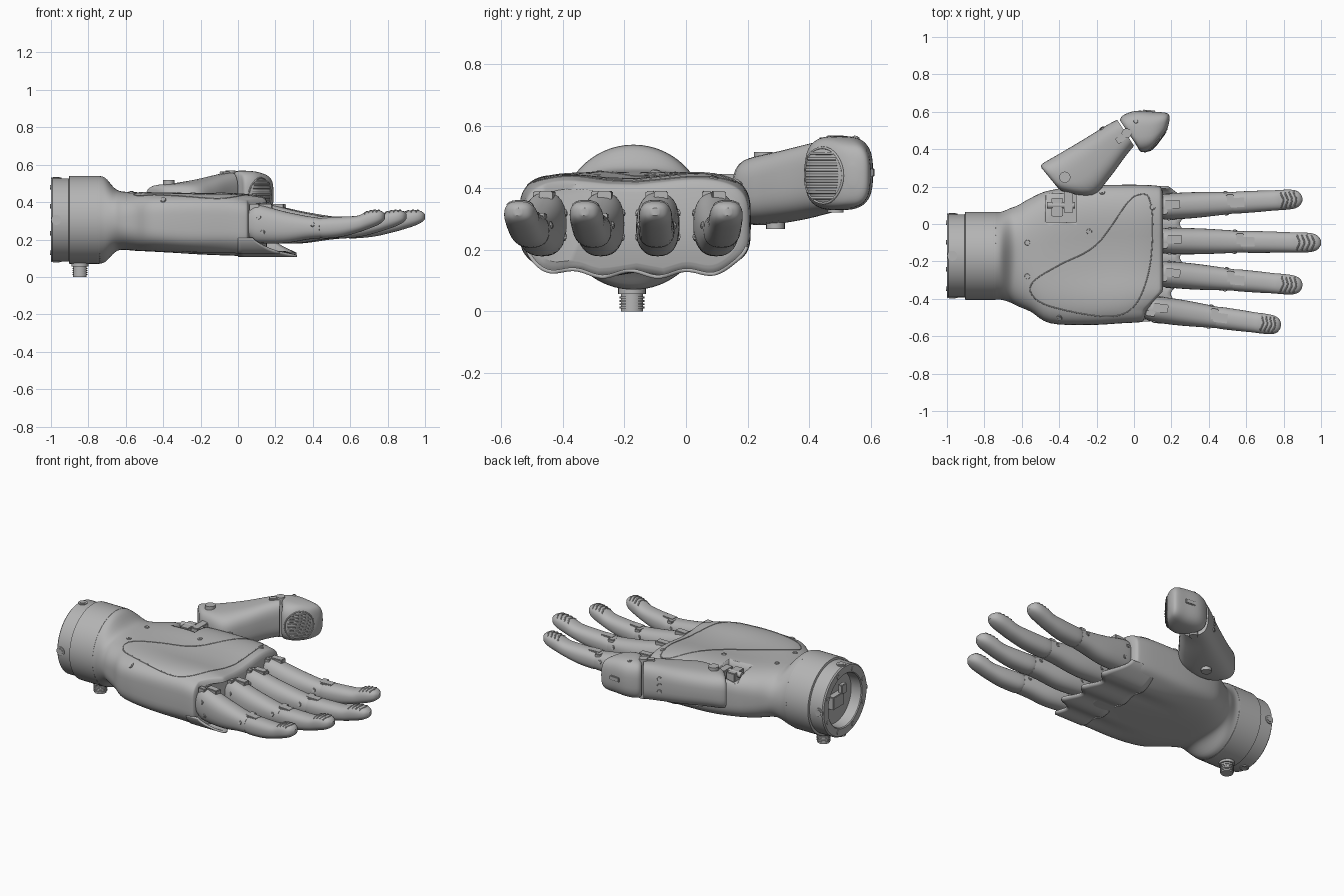
import bpy, bmesh, math
from mathutils import Vector, Matrix
from mathutils.bvhtree import BVHTree

if "Cube" in bpy.data.objects:
    bpy.data.objects.remove(bpy.data.objects["Cube"])

GREY = (0.46, 0.46, 0.46, 1)
grey = bpy.data.materials.new("satin_grey")
grey.use_nodes = True
grey.diffuse_color = GREY
grey.node_tree.nodes["Principled BSDF"].inputs["Base Color"].default_value = GREY


def finish(name, bm, angle=35):
    bmesh.ops.recalc_face_normals(bm, faces=bm.faces)
    mesh = bpy.data.meshes.new(name)
    bm.to_mesh(mesh)
    bm.free()
    mesh.materials.append(grey)
    ob = bpy.data.objects.new(name, mesh)
    bpy.context.collection.objects.link(ob)
    bpy.ops.object.select_all(action='DESELECT')
    ob.select_set(True)
    bpy.context.view_layer.objects.active = ob
    bpy.ops.object.shade_smooth_by_angle(angle=math.radians(angle))
    return ob


def spline(rows, steps=4):
    """Catmull-Rom interpolation of equal-length tuples."""
    out = []
    for i in range(len(rows) - 1):
        quad = (rows[max(i - 1, 0)], rows[i], rows[i + 1], rows[min(i + 2, len(rows) - 1)])
        for k in range(steps):
            t = k / steps
            out.append([b + 0.5 * t * (c - a + t * (2 * a - 5 * b + 4 * c - d + t * (3 * (b - c) + d - a)))
                        for a, b, c, d in zip(*quad)])
    return out + [list(rows[-1])]


def loft(name, sections, warp=None, sides=48):
    """Skin superellipse sections: centre x y z, half width vector x y, half height, exponent."""
    bm = bmesh.new()
    rings = []
    for cx, cy, cz, ux, uy, h, n in spline(sections):
        ring = []
        for i in range(sides):
            a = 2 * math.pi * i / sides
            c = math.copysign(abs(math.cos(a)) ** (2 / n), math.cos(a))
            s = math.copysign(abs(math.sin(a)) ** (2 / n), math.sin(a))
            p = Vector((cx + ux * c, cy + uy * c, cz + h * s))
            ring.append(bm.verts.new(warp(p, s) if warp else p))
        rings.append(ring)
    for r, q in zip(rings, rings[1:]):
        for i in range(sides):
            j = (i + 1) % sides
            bm.faces.new((r[i], r[j], q[j], q[i]))
    bm.faces.new(rings[0])
    bm.faces.new(rings[-1])
    return finish(name, bm)


def rod(name, loc, axis, r, depth, r2=None):
    bm = bmesh.new()
    turn = Vector(axis).to_track_quat('Z', 'Y').to_matrix().to_4x4()
    bmesh.ops.create_cone(bm, cap_ends=True, segments=24, radius1=r, radius2=r2 or r, depth=depth,
                          matrix=Matrix.Translation(loc) @ turn)
    return finish(name, bm)


def box(name, loc, size, yaw=0, bevel=0.004):
    bm = bmesh.new()
    bmesh.ops.create_cube(bm, size=1, matrix=Matrix.Translation(loc) @ Matrix.Rotation(yaw, 4, 'Z')
                          @ Matrix.Diagonal((*size, 1)))
    if bevel:
        bmesh.ops.bevel(bm, geom=bm.edges[:], offset=bevel, segments=2, affect='EDGES')
    return finish(name, bm)


def surface(ob):
    """Return a function that finds where a ray meets the part."""
    tree = BVHTree.FromPolygons([v.co for v in ob.data.vertices], [p.vertices for p in ob.data.polygons])
    return lambda p, d: tree.ray_cast(Vector(p), Vector(d).normalized())


def bead(name, hit, starts, direction, r, closed=False):
    """Fine raised line following a surface."""
    pts = [h for h in (hit(p, direction)[0] for p in starts) if h]
    if len(pts) < 2:
        return
    cu = bpy.data.curves.new(name, 'CURVE')
    cu.dimensions = '3D'
    cu.bevel_depth, cu.bevel_resolution = r, 2
    sp = cu.splines.new('POLY')
    sp.points.add(len(pts) - 1)
    for q, p in zip(sp.points, pts):
        q.co = (*p, 1)
    sp.use_cyclic_u = closed
    cu.materials.append(grey)
    bpy.context.collection.objects.link(bpy.data.objects.new(name, cu))


def screw(name, hit, start, direction, r=0.016):
    p, n = hit(start, direction)[:2]
    if p:
        if n.dot(Vector(direction)) > 0:
            n = -n
        rod(name, p, n, r, 0.008, r * 0.85)
        rod(name + "_socket", p + n * 0.003, n, r * 0.5, 0.006)


WRIST = Vector((0, -0.17, 0.305))
DOWN, UP = (0, 0, -1), (0, 0, 1)

# Wrist coupling: turned collar with a hollow end
bm = bmesh.new()
profile = [(-.93, 0), (-.93, .16), (-.995, .165), (-1, .17), (-1, .215), (-.993, .222),
           (-.905, .222), (-.902, .235), (-.74, .235), (-.73, .22), (-.73, 0)]
verts = [bm.verts.new((x, -.17, .305 + r)) for x, r in profile]
edges = [bm.edges.new(e) for e in zip(verts, verts[1:])]
bmesh.ops.spin(bm, geom=verts + edges, cent=WRIST, axis=(1, 0, 0), angle=2 * math.pi, steps=64)
bmesh.ops.remove_doubles(bm, verts=bm.verts, dist=1e-4)
finish("wrist_coupling", bm)
for i in range(8):
    a = math.pi * (i + 0.5) / 4
    out = Vector((0, math.cos(a), math.sin(a)))
    rod("coupling_rim_screw", WRIST + out * .19 + Vector((-1, 0, 0)), (1, 0, 0), .012, .008)
for out in (Vector((0, 1, 0)), Vector((0, -1, 0)), Vector((0, 0, 1)), Vector((0, 0, -1))):
    spot = WRIST + out * .222 + Vector((-.972, 0, 0))
    rod("coupling_side_screw", spot, out, .027, .008)
    rod("coupling_side_socket", spot + out * .003, out, .017, .008)
box("wrist_port", (-.945, -.15, .3), (.05, .11, .08))
box("wrist_port_pins", (-.96, -.2, .36), (.03, .05, .06))
rod("cable_connector", (-.845, -.175, .04), UP, .036, .08)
for i in range(4):
    rod("connector_ridge", (-.845, -.175, .012 + i * .011), UP, .04, .006)
rod("connector_nut", (-.845, -.175, .066), UP, .045, .02)


# Palm: lofted from the round neck to the wide knuckle end
def ripple(y):
    return math.cos(2 * math.pi * (y + .45) / .18)


def shape_palm(p, s):
    w = min(max((p.x + .6) / .4, 0), 1)
    if s > 0:
        p.z -= w * s * .026 * math.exp(-((p.y + .19) / .17) ** 2)
    else:
        p.z += w * s * .01 * ripple(p.y) * min(max((p.x + .35) / .4, 0), 1)
    side = min(max((-.36 - p.y) / .1, 0), 1)
    p.x -= max(p.x + .2, 0) * .27 * side
    return p


palm_rows = [(-.75, -.405, .065, .07, .54, 2), (-.71, -.405, .065, .08, .53, 2),
             (-.66, -.42, .085, .13, .475, 2.2), (-.62, -.44, .1, .145, .457, 2.6),
             (-.55, -.47, .14, .14, .456, 3), (-.45, -.53, .18, .135, .458, 3.5),
             (-.25, -.54, .205, .125, .457, 4), (0, -.53, .21, .12, .455, 4),
             (.12, -.525, .205, .12, .44, 4), (.145, -.515, .195, .13, .43, 4), (.155, -.49, .17, .15, .41, 4)]
palm = loft("palm", [(x, (a + b) / 2, (c + d) / 2, 0, (b - a) / 2, (d - c) / 2, n)
                     for x, a, b, c, d, n in palm_rows], shape_palm, 96)
on_palm = surface(palm)
pad = spline([(.04, .16), (-.03, .12), (-.2, -.11), (-.4, -.22), (-.53, -.3), (-.55, -.37), (-.45, -.44),
              (-.15, -.495), (0, -.44), (.08, -.25), (.1, 0), (.08, .14), (.04, .16)], 6)
bead("palm_pad_seam", on_palm, [(x, y, 1) for x, y in pad[:-1]], DOWN, .003, True)
for x, y in [(-.57, -.1), (-.57, -.28), (-.24, -.04), (-.17, .17), (.1, .09), (-.4, -.5)]:
    screw("palm_screw", on_palm, (x, y, 1), DOWN)
screw("palm_side_screw", on_palm, (-.4, -1, .41), (0, 1, 0))

# Thumb socket cut into the palm, with its pivot
cutter = box("socket_cutter", (-.39, .085, .45), (.16, .15, .12), bevel=0)
cutter.hide_render = True
cutter.hide_set(True)
cut = palm.modifiers.new("thumb_socket", 'BOOLEAN')
cut.object, cut.operation, cut.solver = cutter, 'DIFFERENCE', 'EXACT'
box("pivot_block", (-.41, .09, .41), (.06, .1, .06))
box("pivot_arm", (-.35, .14, .42), (.05, .16, .05))
rod("pivot_axle", (-.39, .1, .425), (1, 0, 0), .018, .15)

# Back of hand cover: thin sheet with a scalloped edge under the fingers
bm = bmesh.new()
grid = []
for i in range(81):
    s = math.sin((i / 40 - 1) * 1.4)
    y = -.16 + s * .362
    z = .122 + .157 * (1 - (1 - s ** 4) ** .25) - .01 * ripple(y)
    edge = .28 + .035 * ripple(y) - .11 * min(max((-.28 - y) / .2, 0), 1) - .08 * abs(s) ** 12
    grid.append([bm.verts.new((k / 8 * edge, y, z)) for k in range(9)])
for r, q in zip(grid, grid[1:]):
    for k in range(8):
        bm.faces.new((r[k], r[k + 1], q[k + 1], q[k]))
cover = finish("back_cover", bm)
thick = cover.modifiers.new("thickness", 'SOLIDIFY')
thick.thickness, thick.offset = .012, 0

# Fingers: rows are position along the finger, low z, high z, half width
near_rows = [(-.03, .22, .35, .05), (.02, .19, .38, .064), (.08, .18, .382, .07), (.25, .18, .35, .069),
             (.42, .2, .325, .062), (.52, .207, .316, .057)]
far_rows = [(.49, .22, .305, .05), (.54, .206, .318, .058), (.68, .215, .322, .057), (.8, .238, .328, .054),
            (.87, .255, .35, .054), (.94, .275, .358, .05), (.98, .293, .35, .036), (1, .31, .335, .012)]
fingers = {"index": ((.13, .09), (.9, .135)), "middle": ((.13, -.09), (1, -.1)),
           "ring": ((.13, -.265), (.9, -.33)), "little": ((.07, -.45), (.785, -.545))}
for name, (base, tip) in fingers.items():
    base, tip = Vector(base), Vector(tip)
    along = (tip - base).normalized()
    across = Vector((-along.y, along.x))
    yaw = math.atan2(along.y, along.x)

    def at(t, side=0, z=1.0):
        return Vector((*(base.lerp(tip, t) + across * side), z))

    def segment(label, rows):
        return loft(name + label, [(*at(t).xy, (a + b) / 2, *(across * w), (b - a) / 2, 2.4)
                                   for t, a, b, w in rows], sides=32)

    on_near = surface(segment("_finger_base", near_rows))
    on_far = surface(segment("_finger_tip", far_rows))
    # Hinge plates on the inner face
    box(name + "_knuckle_plate", at(.1, .01, .375), (.08, .045, .03), yaw)
    box(name + "_knuckle_tab", at(.03, -.025, .37), (.05, .03, .04), yaw)
    box(name + "_hinge_plate", at(.55, 0, .307), (.08, .05, .03), yaw)
    box(name + "_hinge_tab", at(.5, .015, .306), (.04, .06, .026), yaw)
    for side in (1, -1):
        inward = Vector((*(across * -side), 0))
        for t, z in ((.07, .32), (.1, .24), (.47, .28)):
            screw(name + "_pin", on_near, at(t, side * .3, z), inward, .013)
    # Grip ridges on the fingertip
    for t in (.86, .89, .92, .95):
        bead(name + "_grip_ridge", on_far, [at(t + .008 * math.cos(k * .6), k * .008) for k in range(-5, 6)],
             DOWN, .004)

# Thumb: swept base shell and blunt tip
thumb = loft("thumb_base", [(-.45, .245, .38, -.045, .055, .085, 3), (-.425, .245, .385, -.065, .077, .105, 3),
                            (-.315, .262, .392, -.095, .107, .11, 3), (-.2, .35, .41, -.07, .102, .113, 3),
                            (-.1, .442, .433, -.053, .082, .115, 3), (-.045, .488, .443, -.045, .07, .116, 3)])
tip = loft("thumb_tip", [(-.035, .493, .445, -.04, .06, .1, 3), (-.02, .495, .446, -.04, .085, .115, 3),
                         (.025, .495, .448, -.015, .11, .12, 3), (.1, .5, .447, .005, .1, .115, 3),
                         (.155, .525, .442, .013, .07, .1, 3), (.178, .537, .44, .01, .045, .075, 2.6),
                         (.187, .54, .44, .003, .015, .03, 2)])
rod("thumb_joint_pin", (-.04, .485, .445), UP, .026, .25)
rod("thumb_base_pin_top", (-.37, .25, .497), UP, .03, .04)
rod("thumb_base_pin_bottom", (-.3, .29, .285), UP, .03, .036)
box("thumb_link", (-.06, .465, .556), (.08, .035, .014), .65)
on_thumb, on_tip = surface(thumb), surface(tip)
for z in (.4, .44, .48):
    screw("thumb_side_screw", on_thumb, (-.5, .95, z), (.6, -.8, 0), .014)
screw("thumb_top_screw", on_tip, (.01, .55, 1), DOWN, .013)
box("thumb_back_slot", (.08, .603, .45), (.07, .012, .03), -.08)

# Ribbed thumb pad
grip = Vector((.66, .75, 0))
view = Vector((-.75, .66, 0))
heart = Vector((.125, .44, .44))
for i in range(9):
    z = -.072 + i * .018
    reach = .07 * math.sqrt(1 - (z / .1) ** 2)
    bead("thumb_pad_rib", on_tip, [heart + grip * reach * k / 6 + Vector((0, 0, z)) - view * .5
                                   for k in range(-6, 7)], view, .005)
ring = [2 * math.pi * k / 32 for k in range(32)]
bead("thumb_pad_border", on_tip, [heart + grip * .085 * math.cos(a) + Vector((0, 0, .09 * math.sin(a))) - view * .5
                                  for a in ring], view, .004, True)
